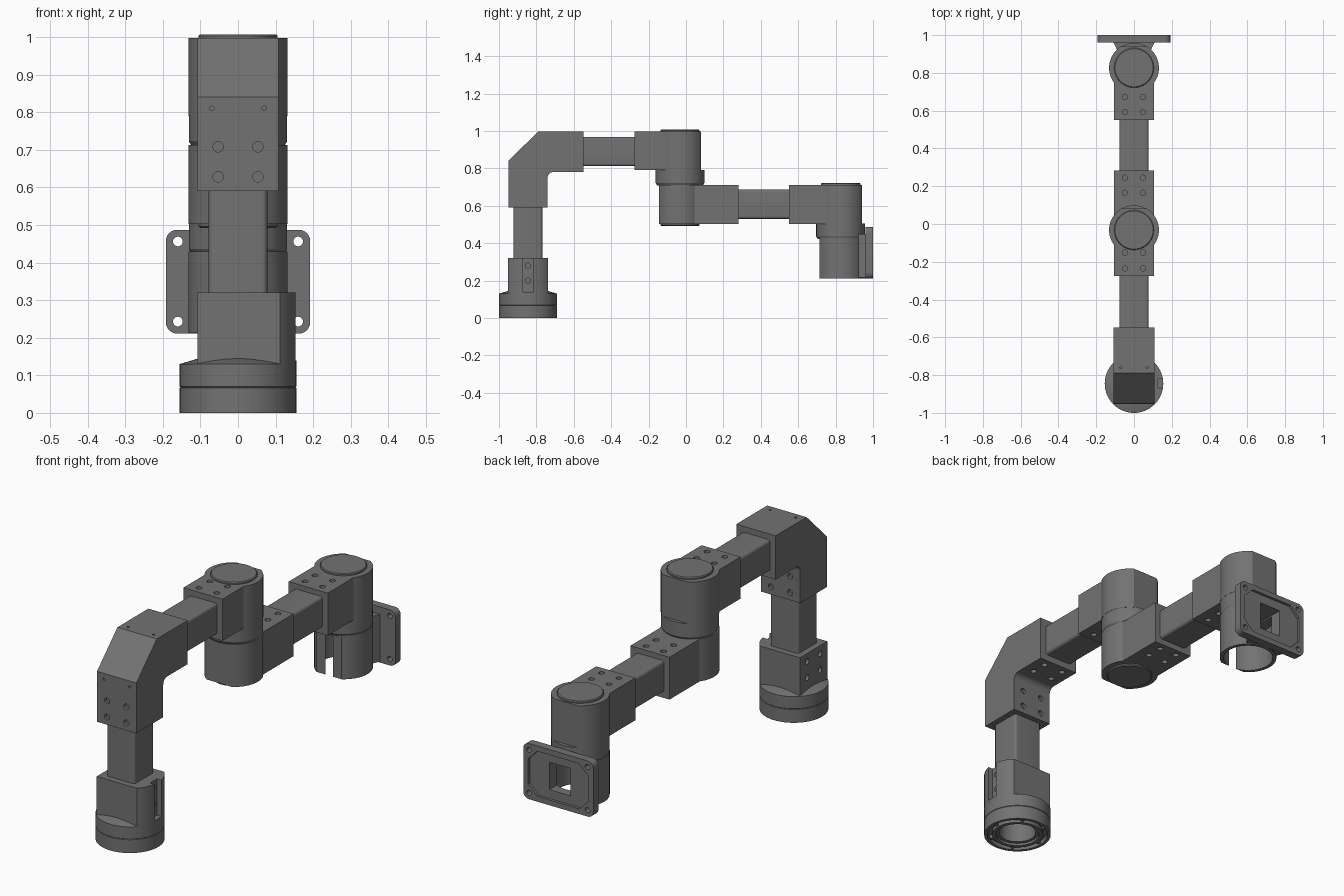
import bpy, bmesh, math
from mathutils import Matrix, Vector

if "Cube" in bpy.data.objects:
    bpy.data.objects.remove(bpy.data.objects["Cube"], do_unlink=True)

grey = bpy.data.materials.new("dark_grey_metal")
grey.use_nodes = True
COLOR = (0.17, 0.17, 0.17, 1)
grey.diffuse_color = COLOR
grey.node_tree.nodes["Principled BSDF"].inputs["Base Color"].default_value = COLOR


def finish(name, bm):
    bmesh.ops.recalc_face_normals(bm, faces=bm.faces)
    mesh = bpy.data.meshes.new(name)
    bm.to_mesh(mesh)
    bm.free()
    ob = bpy.data.objects.new(name, mesh)
    bpy.context.collection.objects.link(ob)
    mesh.materials.append(grey)
    return ob


def prism(name, pts, axis, a, b):
    """Extrude a 2D outline along an axis from a to b."""
    place = {"x": lambda u, v, w: (w, u, v),
             "y": lambda u, v, w: (u, w, v),
             "z": lambda u, v, w: (u, v, w)}[axis]
    bm = bmesh.new()
    face = bm.faces.new([bm.verts.new(place(u, v, a)) for u, v in pts])
    ext = bmesh.ops.extrude_face_region(bm, geom=[face])
    move = Vector(place(0, 0, b - a))
    for v in ext["geom"]:
        if isinstance(v, bmesh.types.BMVert):
            v.co += move
    return finish(name, bm)


def rounded(u, v, hu, hv, r, steps=6):
    pts = []
    for k, (su, sv) in enumerate([(1, 1), (-1, 1), (-1, -1), (1, -1)]):
        for i in range(steps + 1):
            t = (k + i / steps) * math.pi / 2
            pts.append((u + su * (hu - r) + r * math.cos(t),
                        v + sv * (hv - r) + r * math.sin(t)))
    return pts


def rect(u, v, hu, hv):
    return [(u - hu, v - hv), (u + hu, v - hv), (u + hu, v + hv), (u - hu, v + hv)]


def lathe(name, profile, y, z=0.0):
    bm = bmesh.new()
    vs = [bm.verts.new((r, 0, h)) for r, h in profile]
    es = [bm.edges.new(pair) for pair in zip(vs, vs[1:])]
    bmesh.ops.spin(bm, geom=vs + es, cent=(0, 0, 0), axis=(0, 0, 1),
                   angle=math.tau, steps=64)
    bmesh.ops.remove_doubles(bm, verts=bm.verts, dist=1e-5)
    bmesh.ops.translate(bm, verts=bm.verts, vec=(0, y, z))
    return finish(name, bm)


def pins(name, centres, axis, radius=0.014, depth=0.03):
    """A set of small cylinders used to drill holes."""
    turn = {"x": Matrix.Rotation(math.pi / 2, 4, "Y"),
            "y": Matrix.Rotation(math.pi / 2, 4, "X"),
            "z": Matrix.Identity(4)}[axis]
    bm = bmesh.new()
    for c in centres:
        bmesh.ops.create_cone(bm, cap_ends=True, segments=20, radius1=radius,
                              radius2=radius, depth=depth,
                              matrix=Matrix.Translation(c) @ turn)
    return finish(name, bm)


def cut(ob, *cutters, keep=False):
    for c in cutters:
        mod = ob.modifiers.new("cut", "BOOLEAN")
        mod.operation = "DIFFERENCE"
        mod.solver = "EXACT"
        mod.object = c
        bpy.context.view_layer.objects.active = ob
        bpy.ops.object.modifier_apply(modifier=mod.name)
        if not keep:
            bpy.data.objects.remove(c, do_unlink=True)


def pairs(dx, ys, zs):
    return [(s * dx, y, z) for s in (-1, 1) for y in ys for z in zs]


R, FLAT, HALF = 0.132, 0.113, 0.107


def drum_outline(yc, s, box_end=None):
    """Round housing with a flat end towards s and an optional square tail."""
    t0 = math.acos(FLAT / R)
    t1 = math.pi - math.asin(HALF / R) if box_end is not None else math.pi
    ts = [t0 + (t1 - t0) * i / 20 for i in range(21)]
    side = [(R * math.sin(t), yc + s * R * math.cos(t)) for t in ts]
    if box_end is None:
        return side + [(-x, y) for x, y in reversed(side[:-1])]
    side.append((HALF, box_end))
    return side + [(-x, y) for x, y in reversed(side)]


def joint(name, yc, s, box_end, z0, z1, bolts, cap_up):
    body = prism(name + "_housing", drum_outline(yc, s, box_end), "z", z0, z1)
    cut(body, pins("drill", pairs(0.048, bolts, (z0, z1)), "z"))
    profile = [(0, -0.01), (0.105, -0.01), (0.105, 0.006), (0.101, 0.01), (0, 0.01)]
    if not cap_up:
        profile = [(r, -h) for r, h in profile]
    lathe(name + "_cap", profile, yc, z1 if cap_up else z0)


# Base flange: hollow below, sloped shoulder above
BY = -0.845
lathe("base_flange", [(0, 0.12), (0.085, 0.12), (0.085, 0.012), (0.1, 0.012),
                      (0.1, 0), (0.117, 0), (0.117, 0.02), (0.14, 0.02), (0.14, 0),
                      (0.155, 0), (0.155, 0.066), (0.153, 0.068), (0.155, 0.07),
                      (0.155, 0.13), (0.105, 0.145), (0, 0.145)], BY)
pins("base_screws", [(0.128 * math.cos(k * math.pi / 3), BY + 0.128 * math.sin(k * math.pi / 3), 0.014)
                     for k in range(6)], "z", 0.009, 0.02)

# Base body: flat on three sides, bulged with a slot on the fourth
a = math.asin(HALF / 0.155)
arc = [(0.155 * math.cos(t), BY + 0.155 * math.sin(t))
       for t in [-a + 2 * a * i / 20 for i in range(21)]]
base_body = prism("base_body", [(-0.108, BY + HALF), (-0.108, BY - HALF)] + arc, "z", 0.128, 0.32)
cut(base_body,
    prism("slot", rect(0.178, BY, 0.05, 0.027), "z", 0.14, 0.4),
    pins("drill", [(-0.108, BY + d, z) for d in (-0.05, 0.05) for z in (0.2, 0.28)], "x"),
    pins("drill", [(0.128, BY, z) for z in (0.2, 0.28)], "x"))

# Square tubes
prism("upright_tube", rounded(0, BY, 0.078, 0.077, 0.014), "z", 0.31, 0.6)
prism("upper_tube", rounded(0, 0.89, 0.077, 0.078, 0.014), "y", -0.56, -0.265)
prism("lower_tube", rounded(0, 0.608, 0.077, 0.078, 0.014), "y", 0.27, 0.56)

# Elbow with chamfered outside and filleted inside corner
fillet = [(-0.71 - 0.03 * math.sin(t), 0.75 + 0.03 * math.cos(t))
          for t in [i * math.pi / 12 for i in range(7)]]
elbow = prism("elbow", [(-0.95, 0.59), (-0.95, 0.84), (-0.79, 0.997), (-0.548, 0.997),
                        (-0.548, 0.78)] + fillet + [(-0.74, 0.59)], "x", -0.108, 0.108)
cut(elbow,
    pins("drill", pairs(0.053, (-0.95, -0.74), (0.628, 0.708)), "y"),
    pins("drill", pairs(0.053, (-0.665, -0.587), (0.78,)), "z"),
    pins("drill", pairs(0.07, (-0.95,), (0.81,)), "y", 0.006),
    pins("drill", pairs(0.07, (-0.76,), (0.997,)), "z", 0.006))

# Joint housings
Y1, Y2 = -0.032, 0.827
joint("first_joint_upper", Y1, 1, -0.275, 0.79, 0.997, (-0.152, -0.235), True)
joint("first_joint_lower", Y1, -1, 0.282, 0.502, 0.712, (0.165, 0.245), False)
joint("second_joint_upper", Y2, 1, 0.55, 0.502, 0.712, (0.593, 0.672), True)

# Bearing rings between the housings
ring = [(0, -0.005), (0.122, -0.005), (0.131, 0.01), (0.131, 0.078), (0, 0.078)]
lathe("first_bearing_ring", ring, Y1, 0.713)
lathe("second_bearing_ring", ring, Y2, 0.426)

# Hollow wrist, neck and mounting plate
wrist = prism("wrist_housing", drum_outline(Y2, -1), "z", 0.212, 0.43)
neck = prism("plate_neck", [(-0.08, 0.9), (0.08, 0.9), (0.11, 0.965), (-0.11, 0.965)], "z", 0.216, 0.45)
PZ = 0.349
plate = prism("mounting_plate", rounded(0, PZ, 0.192, 0.138, 0.03), "y", 0.96, 1.0)
cavity = lathe("cavity", [(0, 0.1), (0.115, 0.1), (0.115, 0.41), (0, 0.41)], Y2)
window = prism("window", rect(0, PZ, 0.058, 0.068), "y", 0.85, 1.1)
cut(wrist, cavity, window, keep=True)
cut(neck, cavity, window, keep=True)
u, v, c = 0.165, 0.112, 0.05
recess = prism("recess", [(u, PZ - v + c), (u, PZ + v - c), (u - c, PZ + v), (c - u, PZ + v),
                          (-u, PZ + v - c), (-u, PZ - v + c), (c - u, PZ - v), (u - c, PZ - v)],
               "y", 0.987, 1.05)
cut(plate, recess, window, pins("drill", pairs(0.16, (0.98,), (0.243, 0.456)), "y", 0.013, 0.1))
bpy.data.objects.remove(cavity, do_unlink=True)

# Smooth the round walls, keep the edges crisp
bpy.ops.object.select_all(action="DESELECT")
for ob in bpy.context.scene.objects:
    if ob.type == "MESH" and grey.name in ob.data.materials:
        ob.select_set(True)
        bpy.context.view_layer.objects.active = ob
bpy.ops.object.shade_smooth_by_angle(angle=math.radians(25))
